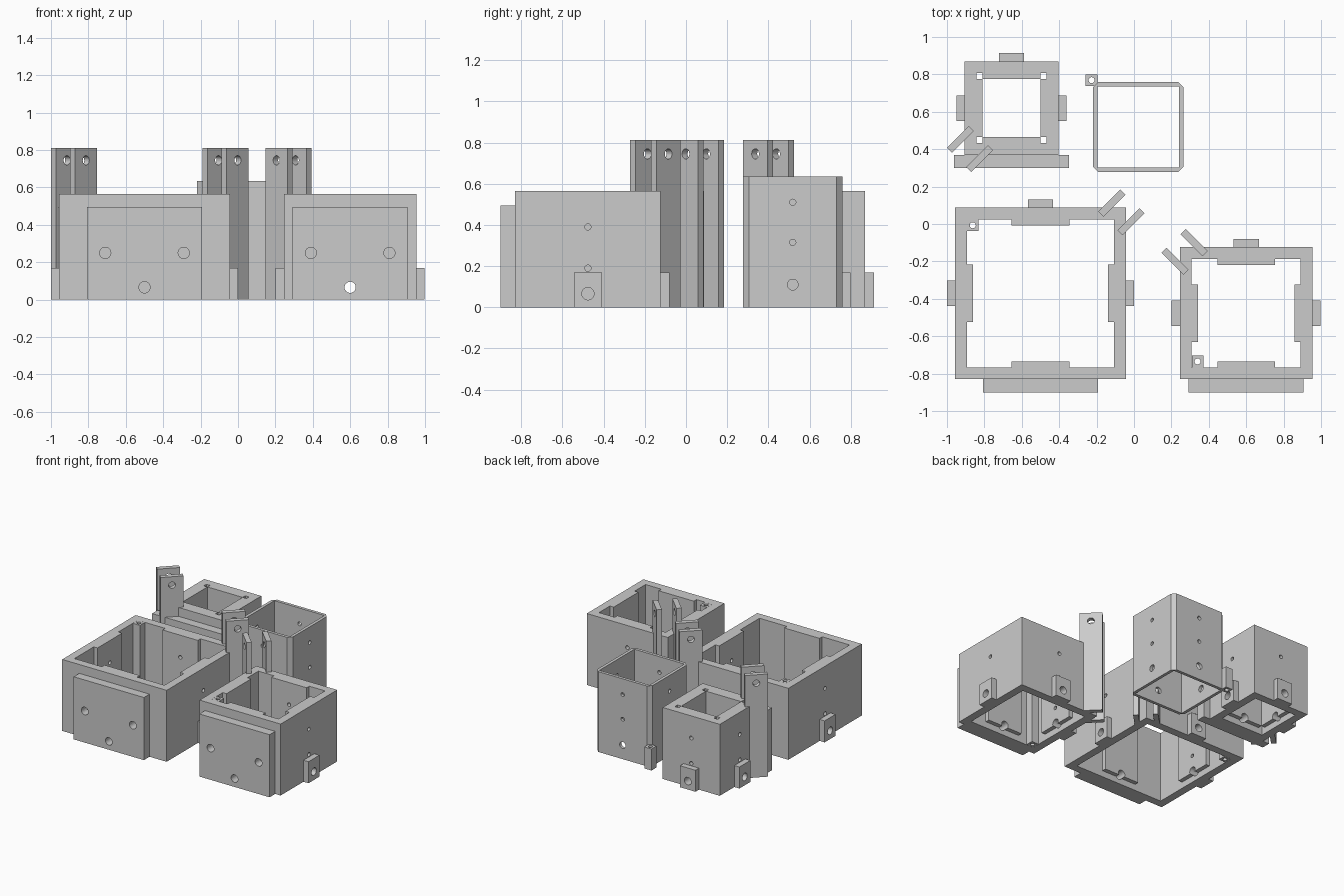
import bpy, bmesh
from math import pi, radians
from mathutils import Matrix, Vector

if "Cube" in bpy.data.objects:
    bpy.data.objects.remove(bpy.data.objects["Cube"])

grey = bpy.data.materials.new("plain_grey")
grey.diffuse_color = (0.6, 0.6, 0.6, 1)
grey.use_nodes = True
grey.node_tree.nodes["Principled BSDF"].inputs["Base Color"].default_value = grey.diffuse_color


def add(name, bm):
    me = bpy.data.meshes.new(name)
    bm.to_mesh(me)
    bm.free()
    me.materials.append(grey)
    ob = bpy.data.objects.new(name, me)
    bpy.context.collection.objects.link(ob)
    return ob


def box(name, x0, x1, y0, y1, z0, z1, chamfer=0):
    bm = bmesh.new()
    size = Matrix.Diagonal((x1 - x0, y1 - y0, z1 - z0, 1))
    place = Matrix.Translation(((x0 + x1) / 2, (y0 + y1) / 2, (z0 + z1) / 2))
    bmesh.ops.create_cube(bm, size=1, matrix=place @ size)
    if chamfer:
        edges = [e for e in bm.edges if abs(e.verts[0].co.z - e.verts[1].co.z) > 0.1]
        bmesh.ops.bevel(bm, geom=edges, offset=chamfer, segments=1, affect='EDGES')
    return add(name, bm)


def drills(holes):
    """One cutter from a list of (centre, direction, radius, length)."""
    bm = bmesh.new()
    for c, d, r, length in holes:
        turn = Vector(d).to_track_quat('Z', 'Y').to_matrix().to_4x4()
        bmesh.ops.create_cone(bm, cap_ends=True, segments=24, radius1=r, radius2=r,
                              depth=length, matrix=Matrix.Translation(c) @ turn)
    ob = add("drill_cutter", bm)
    ob.hide_render = True
    return ob


def cut(parts, cutter):
    for ob in parts:
        mod = ob.modifiers.new("cut", 'BOOLEAN')
        mod.operation, mod.solver, mod.object = 'DIFFERENCE', 'EXACT', cutter
    dg = bpy.context.evaluated_depsgraph_get()
    for ob in parts:
        me = bpy.data.meshes.new_from_object(ob.evaluated_get(dg))
        ob.modifiers.clear()
        ob.data = me
    bpy.data.objects.remove(cutter)


def shell(name, x0, x1, y0, y1, height, tx, ty, chamfer=0):
    ob = box(name, x0, x1, y0, y1, 0, height, chamfer)
    cut([ob], box("hollow_cutter", x0 + tx, x1 - tx, y0 + ty, y1 - ty, -0.1, height + 0.1))
    return ob


H, WALL, PAD, TAB = 0.565, 0.063, 0.033, 0.044


def housing(name, x0, x1, y0, y1, post=None):
    cx, cy = (x0 + x1) / 2, (y0 + y1) / 2
    parts = [shell(name + "_walls", x0, x1, y0, y1, H, WALL, WALL)]
    # thick front plate
    parts.append(box(name + "_front_plate", cx - 0.307, cx + 0.307, y0 - 0.07, y0, 0, 0.495))
    holes = [((cx + s * 0.21, y0 - 0.07, 0.25), (0, 1, 0), 0.03, 0.13) for s in (-1, 1)]
    # inner pads, outer tabs and holes on each wall
    for side, sx, sy, wx, wy in (("front", 0, -1, cx, y0), ("back", 0, 1, cx, y1),
                                 ("left", -1, 0, x0, cy), ("right", 1, 0, x1, cy)):
        def block(label, half, a, b, z0, z1):
            if sx:
                xs = sorted((wx + sx * a, wx + sx * b))
                parts.append(box(label, xs[0], xs[1], cy - half, cy + half, z0, z1))
            else:
                ys = sorted((wy + sy * a, wy + sy * b))
                parts.append(box(label, cx - half, cx + half, ys[0], ys[1], z0, z1))
        block(f"{name}_{side}_pad", 0.154, -WALL - PAD, -WALL, 0.05, H)
        if side != "front":
            block(f"{name}_{side}_tab", 0.068, 0, TAB, 0, 0.17)
            for z in (0.19, 0.39):
                holes.append(((wx, wy, z), (sx, sy, 0), 0.015, 0.3))
        holes.append(((wx, wy, 0.066), (sx, sy, 0), 0.03, 0.3))
    cut(parts, drills(holes))
    # drilled corner post
    if post:
        px, py = post
        p = box(name + "_corner_post", px - 0.031, px + 0.031, py - 0.031, py + 0.031, 0, H)
        cut([p], drills([((px, py, H / 2), (0, 0, 1), 0.016, 1)]))


housing("large_housing", -0.957, -0.043, -0.83, 0.088, (-0.862, -0.007))
housing("medium_housing", 0.245, 0.954, -0.83, -0.123, (0.34, -0.735))
housing("small_housing", -0.905, -0.405, 0.37, 0.87)

# thin tube with chamfered corners, holes on all four walls
tx0, tx1, ty0, ty1 = -0.22, 0.265, 0.277, 0.76
tcx, tcy = (tx0 + tx1) / 2, (ty0 + ty1) / 2
tube = shell("tube_walls", tx0, tx1, ty0, ty1, 0.635, 0.024, 0.024, 0.03)
holes = []
for c, d in (((tx0, tcy), (1, 0, 0)), ((tx1, tcy), (1, 0, 0)),
             ((tcx, ty0), (0, 1, 0)), ((tcx, ty1), (0, 1, 0))):
    for z, r in ((0.11, 0.026), (0.315, 0.015), (0.51, 0.015)):
        holes.append(((c[0], c[1], z), d, r, 0.2))
cut([tube], drills(holes))
post = box("tube_corner_post", -0.258, -0.195, 0.737, 0.8, 0, 0.17)
cut([post], drills([((-0.227, 0.769, 0.1), (0, 0, 1), 0.016, 0.5)]))

# pairs of tall slanted bars, drilled near the top
for i, (x, y, angle) in enumerate(((-0.118, 0.112, 45), (-0.015, 0.012, 45),
                                   (-0.928, 0.452, 45), (-0.826, 0.35, 45),
                                   (0.321, -0.099, -45), (0.219, -0.2, -45))):
    bar = box(f"tall_bar_{i + 1}", -0.083, 0.083, -0.019, 0.019, 0, 0.812)
    cut([bar], drills([((0, 0, 0.745), (0, 1, 0), 0.025, 0.2)]))
    bar.data.transform(Matrix.Translation((x, y, 0)) @ Matrix.Rotation(radians(angle), 4, 'Z'))
